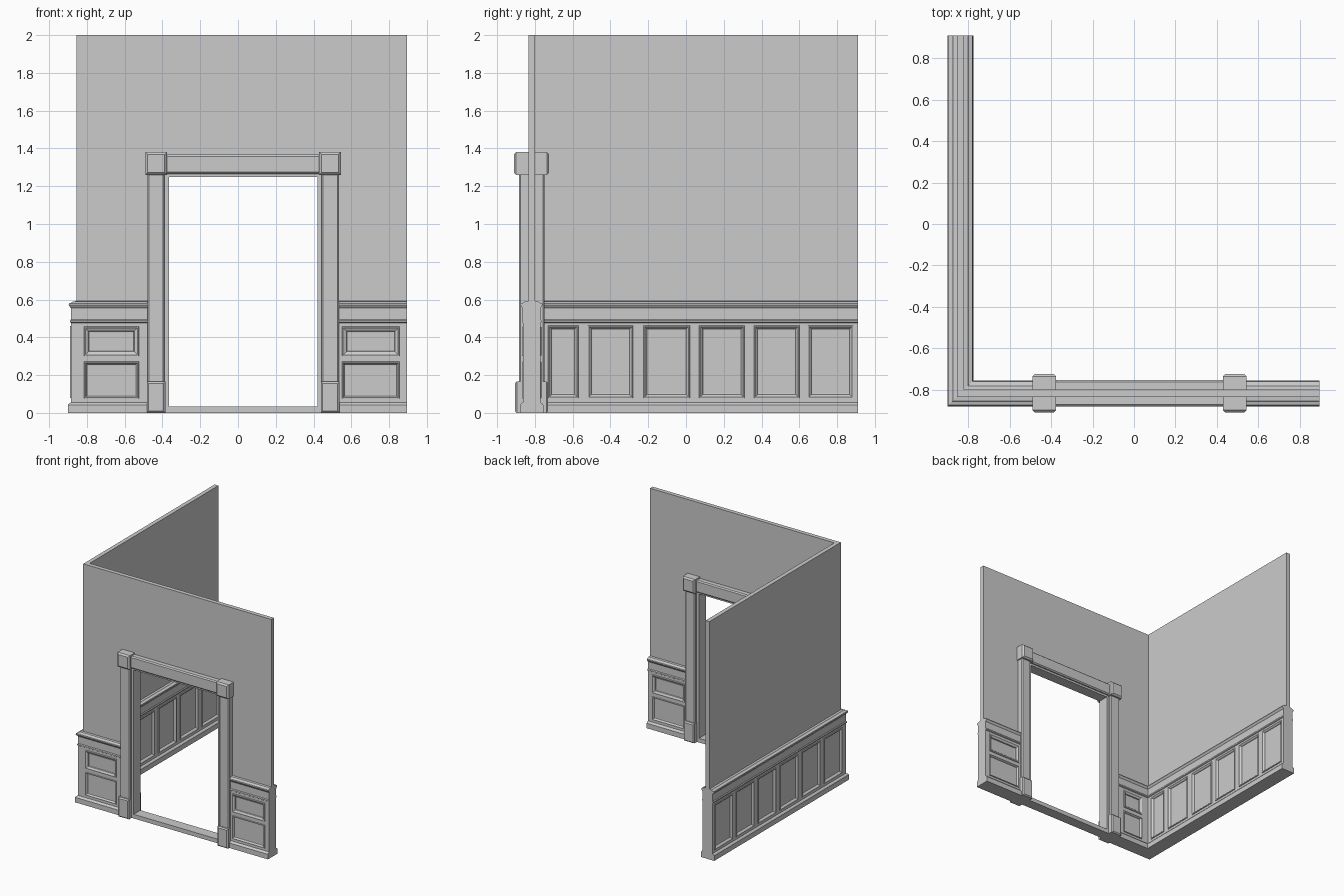
import bpy, bmesh
from mathutils import Vector

if "Cube" in bpy.data.objects:
    bpy.data.objects.remove(bpy.data.objects["Cube"])

XC, YC = -0.8375, -0.8175      # centre lines of the side wall and the front wall
XR, YB = 0.895, 0.91           # free ends of the walls
BODY = 0.046                   # half thickness of the wainscot


def finish(name, bm, recalc=True):
    if recalc:
        bmesh.ops.recalc_face_normals(bm, faces=bm.faces)
    me = bpy.data.meshes.new(name)
    bm.to_mesh(me)
    bm.free()
    ob = bpy.data.objects.new(name, me)
    bpy.context.collection.objects.link(ob)
    return ob


def loft(name, rings):
    """Closed solid through rings of equal point count."""
    bm = bmesh.new()
    vs = [[bm.verts.new(p) for p in r] for r in rings]
    n = len(vs[0])
    for a, b in zip(vs, vs[1:]):
        for i in range(n):
            j = (i + 1) % n
            bm.faces.new((a[i], a[j], b[j], b[i]))
    bm.faces.new(vs[0])
    bm.faces.new(vs[-1])
    return finish(name, bm)


def block(name, x0, x1, z0, z1, half, cham=0.0, zcham=None):
    """Block centred on the front wall, chamfered around both faces."""
    zc = cham if zcham is None else zcham
    secs = [(-half, 1), (-half + cham, 0), (half - cham, 0), (half, 1)] if cham else [(-half, 0), (half, 0)]
    rings = []
    for y, k in secs:
        a, b = x0 + k * cham, x1 - k * cham
        c, d = z0 + k * zc, z1 - k * zc
        rings.append([(a, YC + y, c), (b, YC + y, c), (b, YC + y, d), (a, YC + y, d)])
    return loft(name, rings)


def sweep(name, prof, corner):
    """Two-sided moulding along the L (corner) or the short right-hand wall."""
    sec = prof + [(-d, z) for d, z in reversed(prof)]
    if corner:
        rings = [[(-0.46, YC - d, z) for d, z in sec],
                 [(XC - d, YC - d, z) for d, z in sec],
                 [(XC - d, YB, z) for d, z in sec]]
    else:
        rings = [[(x, YC - d, z) for d, z in sec] for x in (0.51, XR)]
    return loft(name, rings)


def panelling(name, place, u0, u1, cols, rows):
    """Flat framing with a moulded recessed panel in every column/row cell."""
    bm = bmesh.new()
    out = (Vector(place(0, 0, 1)) - Vector(place(0, 0, 0))).normalized()

    def ring(a, b, c, d, depth):
        return [bm.verts.new(place(u, v, depth)) for u, v in ((a, c), (b, c), (b, d), (a, d))]

    us = sorted([u0, u1] + [u for c in cols for u in c])
    vs = sorted([0.045, 0.49] + [v for r in rows for v in r[:2]])
    for i, (a, b) in enumerate(zip(us, us[1:])):
        for j, (c, d) in enumerate(zip(vs, vs[1:])):
            if not (i % 2 and j % 2):
                bm.faces.new(ring(a, b, c, d, BODY))
    for a, b in cols:
        for c, d, w in rows:
            # raised bead, slope into the recess, flat field
            prev = None
            for t, dep in ((0, 0), (0.002, 0.005), (0.007, 0.006), (w - 0.008, -0.003),
                           (w - 0.005, -0.011), (w, -0.012)):
                cur = ring(a + t, b - t, c + t, d - t, BODY + dep)
                if prev:
                    for k in range(4):
                        m = (k + 1) % 4
                        bm.faces.new((prev[k], prev[m], cur[m], cur[k]))
                prev = cur
            bm.faces.new(prev)
    bm.normal_update()
    for f in bm.faces:
        if f.normal.dot(out) < 0:
            f.normal_flip()
    bmesh.ops.remove_doubles(bm, verts=bm.verts, dist=1e-5)
    return finish(name, bm, recalc=False)


def quad(name, pts):
    bm = bmesh.new()
    bm.faces.new([bm.verts.new(p) for p in pts])
    return finish(name, bm, recalc=False)


# upper plaster walls
outline = [(-0.82, .58), (-0.82, 2), (XR, 2), (XR, .58), (0.5, .58), (0.5, 1.3), (-0.44, 1.3), (-0.44, .58)]
loft("front_wall", [[(x, y, z) for x, z in outline] for y in (-0.835, -0.80)])
side = [(-0.855, -0.835), (-0.82, -0.835), (-0.82, YB), (-0.855, YB)]
loft("side_wall", [[(x, y, z) for x, y in side] for z in (0.58, 2)])

# baseboard and chair rail
base = [(0.0625, 0), (0.0625, 0.042), (0.056, 0.05), (BODY, 0.056)]
rail = [(BODY, 0.476), (0.052, 0.48), (0.052, 0.488), (0.047, 0.495), (0.047, 0.555),
        (0.053, 0.562), (0.059, 0.572), (0.057, 0.58), (0.042, 0.584), (0.036, 0.59), (0.0175, 0.592)]
for tag, corner in (("left", True), ("right", False)):
    sweep("baseboard_" + tag, base, corner)
    sweep("chair_rail_" + tag, rail, corner)


# panelled wainscot faces
def front_out(u, v, d): return (u, YC - d, v)
def front_in(u, v, d): return (u, YC + d, v)
def side_out(u, v, d): return (XC - d, u, v)
def side_in(u, v, d): return (XC + d, u, v)


two = [(0.075, 0.272, 0.02), (0.30, 0.457, 0.032)]
one = [(0.078, 0.462, 0.024)]
rest = [(-0.52, -0.28), (-0.225, 0.02), (0.07, 0.31), (0.36, 0.60), (0.645, 0.885)]
panelling("wainscot_front_left", front_out, XC - BODY, -0.46, [(-0.815, -0.525)], two)
panelling("wainscot_front_right", front_out, 0.51, XR, [(0.55, 0.855)], two)
panelling("wainscot_inner_left", front_in, XC + BODY, -0.46, [(-0.73, -0.54)], two)
panelling("wainscot_inner_right", front_in, 0.51, XR, [(0.55, 0.855)], two)
panelling("wainscot_side_outer", side_out, YC - BODY, YB, [(-0.81, -0.57)] + rest, one)
panelling("wainscot_side_inner", side_in, YC + BODY, YB, [(-0.73, -0.57)] + rest, one)

# end caps of the wainscot
quad("wainscot_end_right", [(XR, YC - BODY, .045), (XR, YC + BODY, .045), (XR, YC + BODY, .49), (XR, YC - BODY, .49)])
quad("wainscot_end_back", [(XC + BODY, YB, .045), (XC - BODY, YB, .045), (XC - BODY, YB, .49), (XC + BODY, YB, .49)])

# door surround
for tag, x0, s in (("left", -0.483, 1), ("right", 0.537, -1)):
    def span(a, b):
        return sorted((x0 + s * a, x0 + s * b))
    block("plinth_" + tag, *span(0, 0.098), 0, 0.165, 0.0875, 0.009)
    block("casing_" + tag, *span(0.003, 0.095), 0.15, 1.27, 0.0675, 0.008, 0)
    block("corner_block_" + tag, *span(-0.007, 0.107), 1.26, 1.38, 0.0935, 0.012)
    block("jamb_" + tag, *span(0.09, 0.117), 0, 1.26, 0.045)
block("lintel", -0.385, 0.44, 1.265, 1.367, 0.064, 0.009)
block("head_jamb", -0.38, 0.435, 1.248, 1.27, 0.045)
block("threshold", -0.37, 0.425, 0, 0.035, 0.045)
